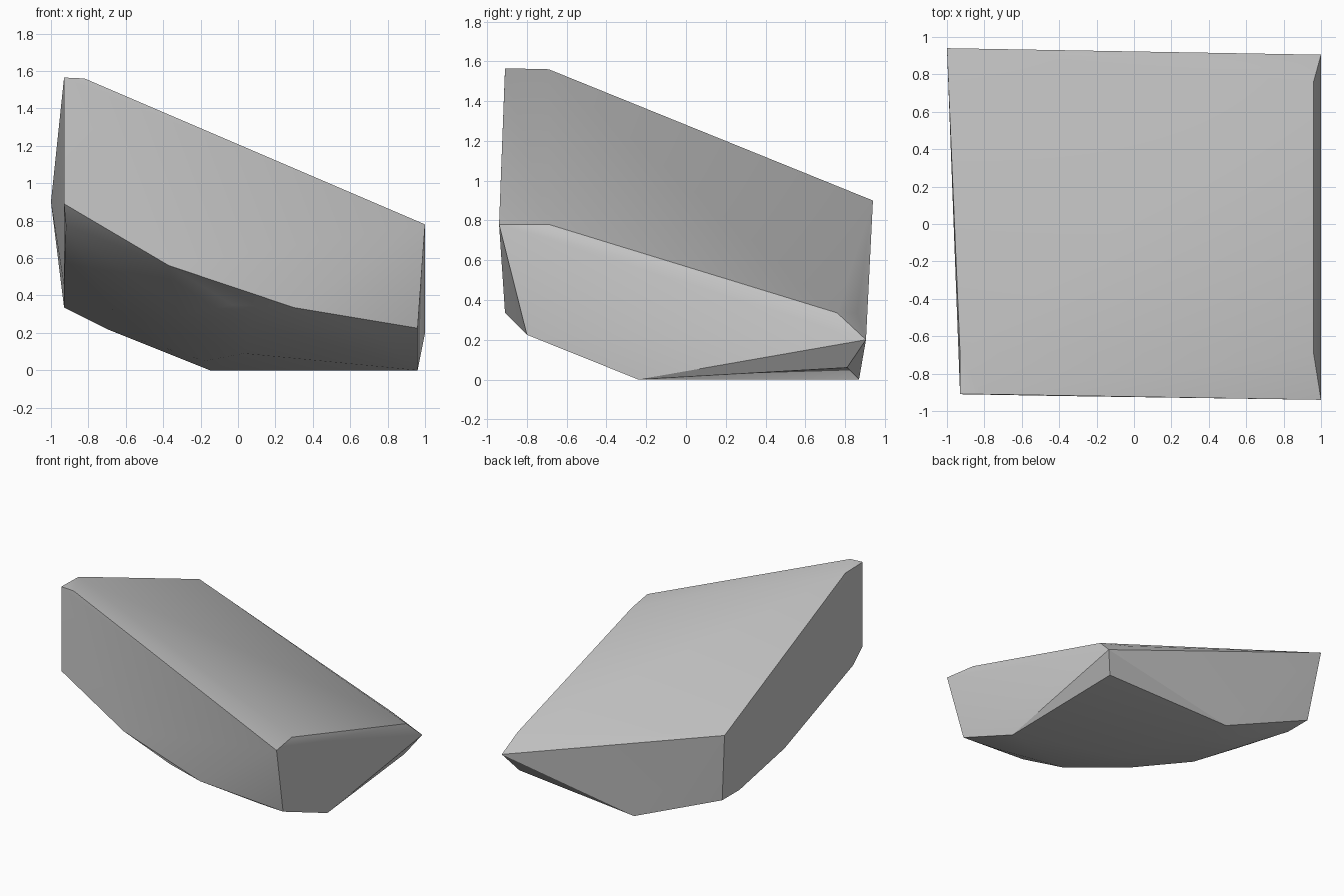
import bpy
import bmesh
import math
from mathutils import Vector

# Remove the default object if the scene has it
default_cube = bpy.data.objects.get("Cube")
if default_cube:
    bpy.data.objects.remove(default_cube, do_unlink=True)


def make_material(name, colour):
    material = bpy.data.materials.new(name)
    material.use_nodes = True
    material.diffuse_color = (*colour, 1)
    shader = material.node_tree.nodes["Principled BSDF"]
    shader.inputs["Base Color"].default_value = (*colour, 1)
    shader.inputs["Roughness"].default_value = 0.8
    return material


def make_hull(name, corner_groups, material):
    """Wrap a convex skin around groups of corner points."""
    mesh = bpy.data.meshes.new(name)
    bm = bmesh.new()
    for group in corner_groups:
        for corner in group:
            bm.verts.new(Vector(corner))
    hull = bmesh.ops.convex_hull(bm, input=bm.verts[:])
    loose = {item for key in ("geom_interior", "geom_unused")
             for item in hull[key] if isinstance(item, bmesh.types.BMVert)}
    bmesh.ops.delete(bm, geom=list(loose), context='VERTS')
    # Merge the triangles that lie in one flat plane
    bmesh.ops.dissolve_limit(bm, angle_limit=math.radians(1),
                             verts=bm.verts[:], edges=bm.edges[:])
    bmesh.ops.recalc_face_normals(bm, faces=bm.faces[:])
    bm.to_mesh(mesh)
    bm.free()
    mesh.materials.append(material)
    stone = bpy.data.objects.new(name, mesh)
    bpy.context.collection.objects.link(stone)
    return stone


# Peak corner with its two chipped neighbours
peak = [(-.93, -.91, 1.565), (-.82, -.91, 1.56), (-.93, -.69, 1.56)]

# Sloping top, down to the three lower corners
top_rim = [(1, -.94, .78), (.96, -.69, .78), (-1, .94, .9),
           (.96, .76, .335), (.77, .86, .335), (1, .905, .2)]

# Lower edge of the front wall
front_foot = [(-.93, -.91, .89), (-.37, -.92, .56),
              (.3, -.91, .335), (.96, -.8, .225)]

# Lower edge of the side wall
side_foot = [(-.92, -.8, .775), (-.93, .08, .45),
             (-.93, .65, .335), (-.93, .87, .335)]

# Rounded belly and the ground contact
belly = [(-.03, -.82, .35), (.72, -.75, .205), (.07, -.71, .26),
         (-.32, -.45, .29), (-.67, -.12, .325), (-.7, .7, .22),
         (.03, -.09, .09), (-.18, .47, .05)]
base = [(.96, -.24, 0), (-.15, .87, 0), (.91, .81, .06)]

grey_stone = make_material("grey stone", (.58, .58, .58))
rock = make_hull("rock", [peak, top_rim, front_foot, side_foot, belly, base],
                 grey_stone)

# Smooth the gentle bends and keep the broken edges crisp
bpy.ops.object.select_all(action='DESELECT')
rock.select_set(True)
bpy.context.view_layer.objects.active = rock
bpy.ops.object.shade_smooth_by_angle(angle=math.radians(30))
